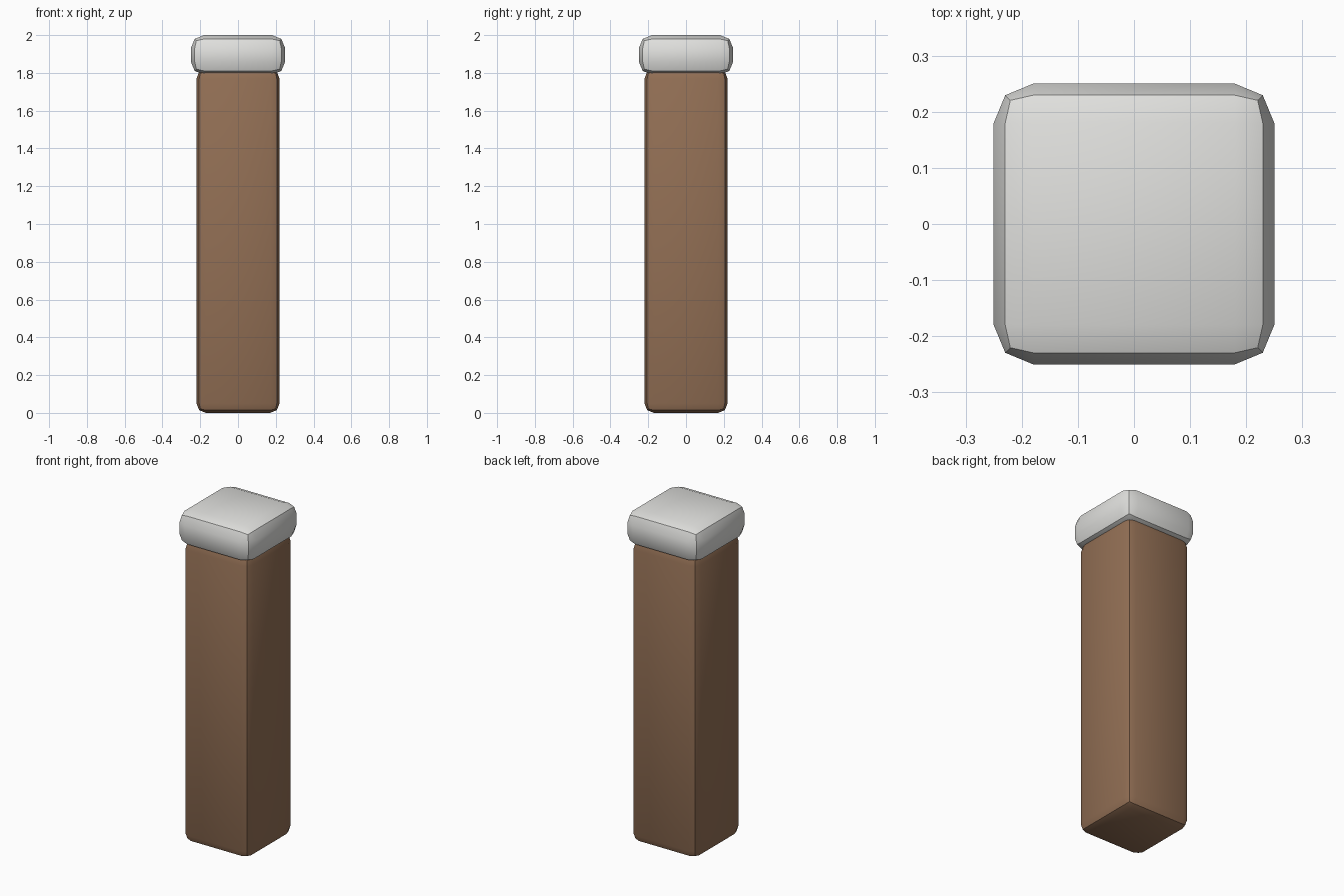
import bpy
import math

cube = bpy.data.objects.get("Cube")
if cube:
    bpy.data.objects.remove(cube, do_unlink=True)


def material(name, colour):
    mat = bpy.data.materials.new(name)
    mat.use_nodes = True
    mat.diffuse_color = (*colour, 1)
    bsdf = next(n for n in mat.node_tree.nodes if n.type == 'BSDF_PRINCIPLED')
    bsdf.inputs["Base Color"].default_value = (*colour, 1)
    return mat


def rounded_box(name, width, bottom, top, radius, mat):
    """Square block with two-step bevels, smooth except along the bevel ridge."""
    bpy.ops.mesh.primitive_cube_add(size=1, location=(0, 0, (bottom + top) / 2))
    obj = bpy.context.object
    obj.name = name
    obj.scale = (width, width, top - bottom)
    bpy.ops.object.transform_apply(location=False, rotation=False, scale=True)
    bevel = obj.modifiers.new("Bevel", 'BEVEL')
    bevel.width = radius
    bevel.segments = 2
    bpy.ops.object.modifier_apply(modifier=bevel.name)
    bpy.ops.object.shade_smooth_by_angle(angle=math.radians(30))
    obj.data.materials.clear()
    obj.data.materials.append(mat)
    return obj


wood = material("brown wood", (0.29, 0.16, 0.09))
stone = material("pale grey", (0.75, 0.75, 0.73))

# Square post, its top tucked into the cap
rounded_box("post", 0.44, 0, 1.82, 0.05, wood)
# Wider cap
rounded_box("post_cap", 0.5, 1.79, 2, 0.07, stone)
